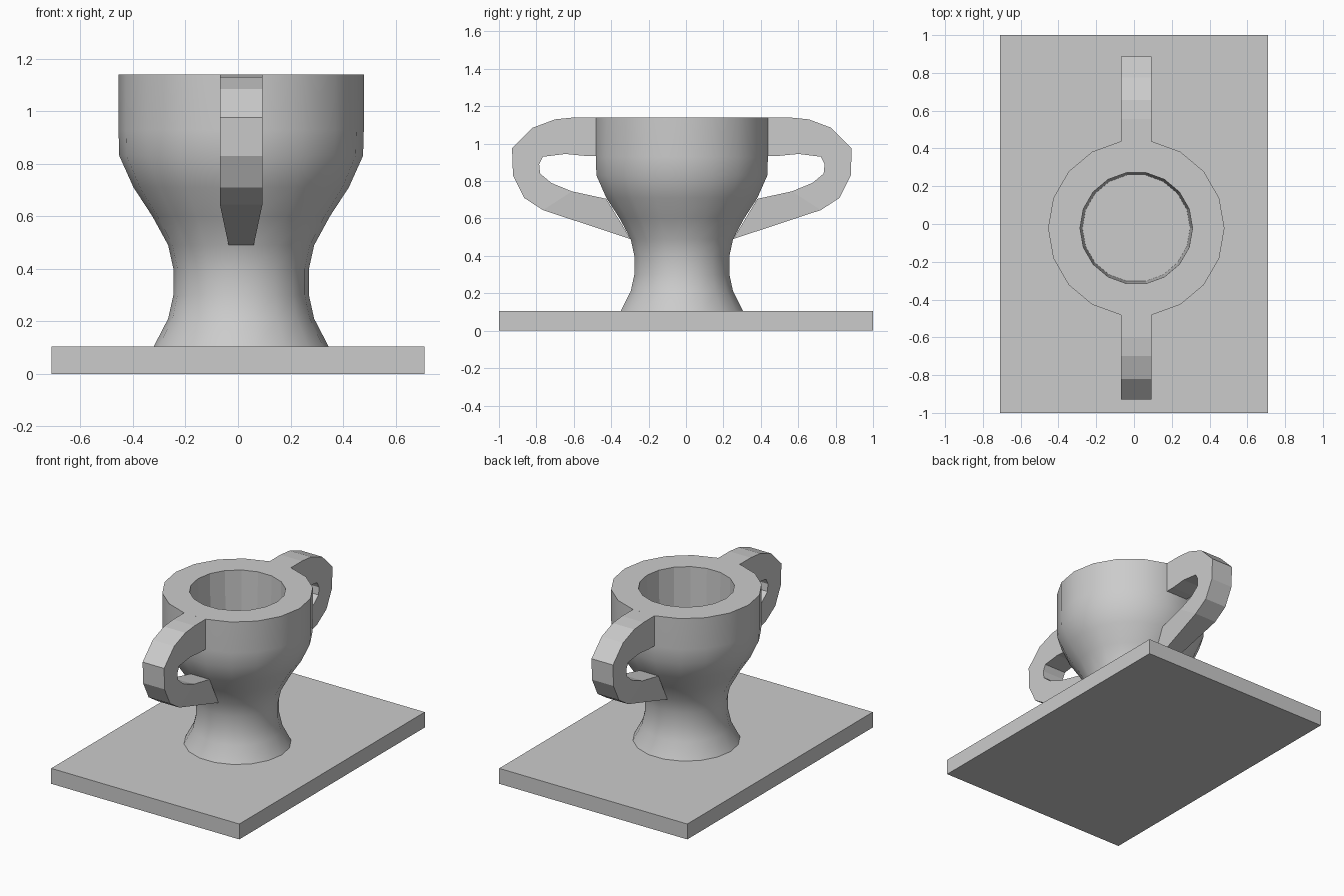
import bpy, bmesh, math

if "Cube" in bpy.data.objects:
    bpy.data.objects.remove(bpy.data.objects["Cube"])

CX, CY, SIDES = 0.012, -0.022, 18


def new_object(name, bm):
    bmesh.ops.recalc_face_normals(bm, faces=bm.faces[:])
    mesh = bpy.data.meshes.new(name)
    bm.to_mesh(mesh)
    bm.free()
    obj = bpy.data.objects.new(name, mesh)
    bpy.context.collection.objects.link(obj)
    return obj


# Rectangular base slab
bpy.ops.mesh.primitive_cube_add(size=1, location=(0, 0, 0.0525))
base = bpy.context.object
base.name = "base_plate"
base.scale = (1.42, 2.0, 0.105)

# Goblet body: outer profile, then rim and bore (radius, height)
outer = [(0.333, 0.104), (0.278, 0.21), (0.258, 0.30), (0.258, 0.40),
         (0.278, 0.49), (0.338, 0.60), (0.41, 0.71), (0.464, 0.83),
         (0.467, 0.93), (0.467, 1.14)]
bore = [(0.298, 1.14), (0.285, 0.60)]
bm = bmesh.new()
rings = []
for r, z in outer + bore:
    rings.append([bm.verts.new((CX + r * math.cos(math.tau * i / SIDES),
                                CY + r * math.sin(math.tau * i / SIDES), z))
                  for i in range(SIDES)])
for k, (a, b) in enumerate(zip(rings, rings[1:])):
    for i in range(SIDES):
        j = (i + 1) % SIDES
        f = bm.faces.new((a[i], a[j], b[j], b[i]))
        f.smooth = k < len(outer) - 1
bm.faces.new(rings[0])
bm.faces.new(rings[-1])
for e in bm.edges:
    if not all(f.smooth for f in e.link_faces):
        e.smooth = False
new_object("cup_body", bm)

# Handle sections: outer (y, z), inner (y, z), outer and inner half width
sections = [
    ((0.46, 1.14), (0.46, 0.935), 0.081, 0.081),
    ((0.578, 1.14), (0.52, 0.935), 0.081, 0.081),
    ((0.678, 1.13), (0.623, 0.945), 0.081, 0.081),
    ((0.798, 1.085), (0.743, 0.93), 0.081, 0.081),
    ((0.908, 0.975), (0.763, 0.89), 0.081, 0.081),
    ((0.903, 0.83), (0.758, 0.84), 0.081, 0.081),
    ((0.843, 0.71), (0.698, 0.79), 0.081, 0.081),
    ((0.743, 0.645), (0.588, 0.745), 0.081, 0.081),
    ((0.274, 0.49), (0.404, 0.705), 0.048, 0.071),
]


def handle(name, side):
    bm = bmesh.new()
    loops = []
    for (yo, zo), (yi, zi), wo, wi in sections:
        loops.append([bm.verts.new((CX + x, CY + side * y, z)) for x, y, z in
                      ((-wo, yo, zo), (wo, yo, zo), (wi, yi, zi), (-wi, yi, zi))])
    for a, b in zip(loops, loops[1:]):
        for i in range(4):
            j = (i + 1) % 4
            bm.faces.new((a[i], a[j], b[j], b[i]))
    bm.faces.new(loops[0])
    bm.faces.new(loops[-1])
    new_object(name, bm)


handle("front_handle", -1)
handle("back_handle", 1)
